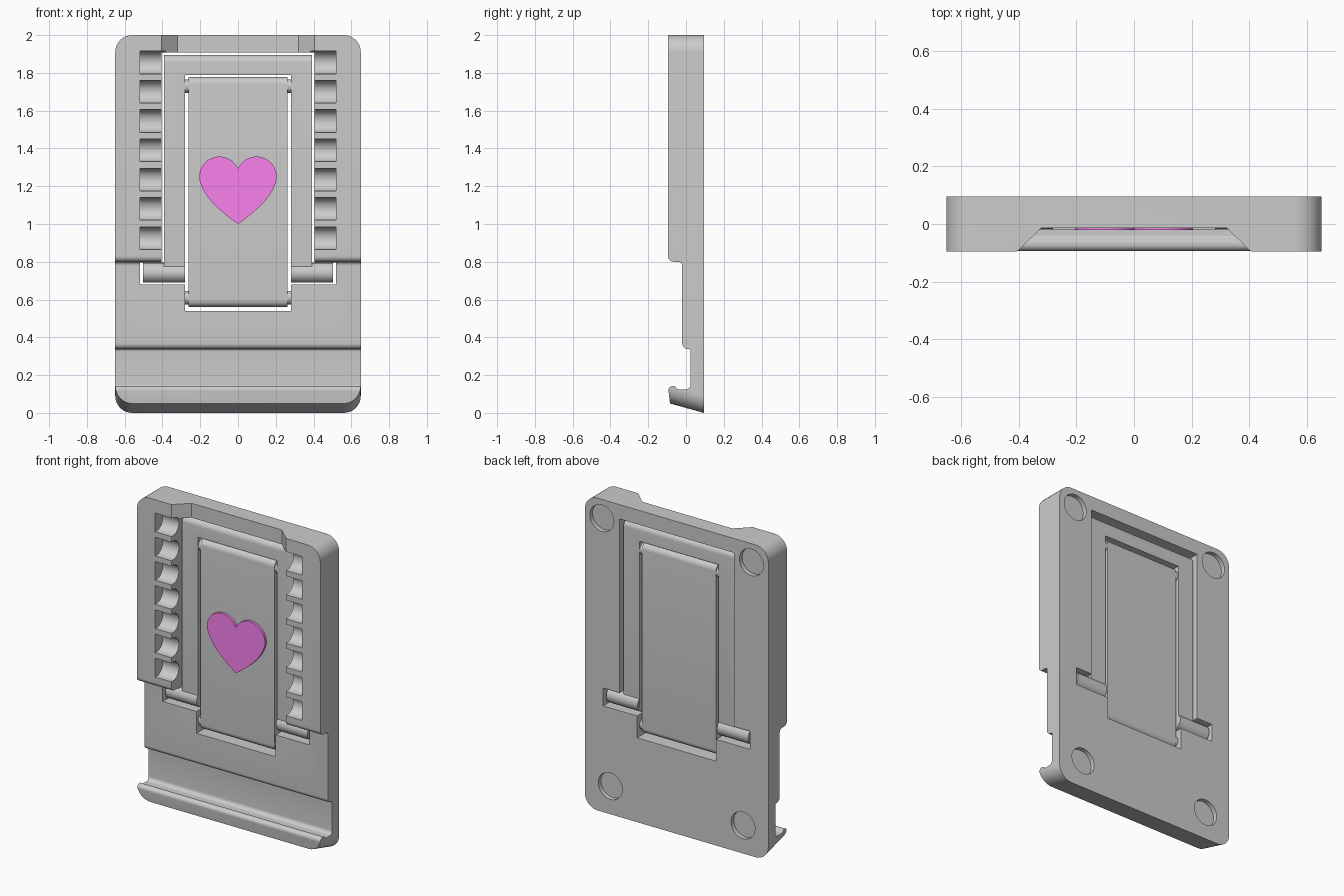
import bpy, bmesh, math
from mathutils import Vector

if "Cube" in bpy.data.objects:
    bpy.data.objects.remove(bpy.data.objects["Cube"])


def fillet(pts, n=8):
    """Round the corners of a 2D polygon given as (a, b, radius)."""
    out = []
    for i, (a, b, r) in enumerate(pts):
        p = Vector((a, b))
        if r == 0:
            out.append((a, b))
            continue
        u = (Vector(pts[i - 1][:2]) - p).normalized()
        v = (Vector(pts[(i + 1) % len(pts)][:2]) - p).normalized()
        half = u.angle(v) / 2
        c = p + (u + v).normalized() * (r / math.sin(half))
        s = p + u * (r / math.tan(half)) - c
        e = p + v * (r / math.tan(half)) - c
        turn = math.atan2(s.x * e.y - s.y * e.x, s.dot(e))
        a0 = math.atan2(s.y, s.x)
        for k in range(n + 1):
            t = a0 + turn * k / n
            out.append((c.x + r * math.cos(t), c.y + r * math.sin(t)))
    return out


def loft(name, pa, pb, axis, a, b):
    """Solid between outline pa at a and pb at b, along x or y."""
    def place(p, d):
        return (d, p[0], p[1]) if axis == 'x' else (p[0], d, p[1])
    bm = bmesh.new()
    va = [bm.verts.new(place(p, a)) for p in pa]
    vb = [bm.verts.new(place(p, b)) for p in pb]
    bm.faces.new(va)
    bm.faces.new(vb[::-1])
    for i in range(len(va)):
        j = (i + 1) % len(va)
        bm.faces.new((va[j], va[i], vb[i], vb[j]))
    bmesh.ops.recalc_face_normals(bm, faces=bm.faces)
    me = bpy.data.meshes.new(name)
    bm.to_mesh(me)
    bm.free()
    ob = bpy.data.objects.new(name, me)
    bpy.context.collection.objects.link(ob)
    return ob


def prism(name, pts, axis, a, b):
    return loft(name, pts, pts, axis, a, b)


def circle(ca, cb, r, n=40):
    return [(ca + r * math.cos(2 * math.pi * i / n), cb + r * math.sin(2 * math.pi * i / n)) for i in range(n)]


def rect(a0, a1, b0, b1, r=0):
    return fillet([(a0, b0, r), (a1, b0, r), (a1, b1, r), (a0, b1, r)])


def boolean(ob, cutter, op='DIFFERENCE'):
    m = ob.modifiers.new("cut", 'BOOLEAN')
    m.object, m.operation, m.solver = cutter, op, 'EXACT'
    bpy.context.view_layer.objects.active = ob
    bpy.ops.object.modifier_apply(modifier=m.name)
    bpy.data.objects.remove(cutter, do_unlink=True)


# Body: side profile with ledge and bottom lip, trimmed by a rounded outline
body = prism("body", fillet([
    (0.095, -0.1, 0), (-0.066, -0.1, 0), (-0.096, 0.142, 0.022), (-0.06, 0.142, 0.012),
    (-0.045, 0.125, 0.012), (0.025, 0.125, 0.025), (0.025, 0.338, 0.012),
    (-0.02, 0.338, 0.03), (-0.02, 0.8, 0.02), (-0.095, 0.8, 0.03),
    (-0.095, 2.1, 0), (0.095, 2.1, 0)]), 'x', -0.8, 0.8)
front, back = [rect(-0.65, 0.65, z, 2.0, 0.09) for z in (0.0805, -0.0278)]
boolean(body, loft("outline", front, back, 'y', -0.195, 0.195), 'INTERSECT')

# Through opening for the folding stand, with side slots for its hinge pins
half = [(0.28, 0.54), (0.28, 0.68), (0.52, 0.68), (0.52, 0.795), (0.405, 0.795), (0.405, 1.908)]
boolean(body, prism("opening", half + [(-x, z) for x, z in half[::-1]], 'y', -0.3, 0.3))

# Recess with sloped ends across the top edge
ramp = [(-0.426, -0.115), (0.426, -0.115), (0.32, -0.013), (-0.32, -0.013)]
cut = prism("top_recess", ramp, 'y', 1.89, 2.1)
for v in cut.data.vertices:
    v.co = (v.co.x, v.co.z, v.co.y)
cut.data.flip_normals()
boolean(body, cut)

# Rows of angle notches and round foot recesses in the back
for s in (-1, 1):
    for i in range(7):
        z = 0.925 + 0.155 * i
        u = fillet([(-0.2, z - 0.06, 0), (-0.02, z - 0.06, 0.0595),
                    (-0.02, z + 0.06, 0.0595), (-0.2, z + 0.06, 0)])
        boolean(body, prism("notch", u, 'x', s * 0.38, s * 0.52))
    for x, z in ((0.53, 1.88), (0.47, 0.18)):
        boolean(body, prism("foot_recess", circle(s * x, z, 0.085), 'y', 0.067, 0.2))

# Swinging frame with hinge pins
Y0, Y1 = -0.005, 0.072
frame = prism("frame", rect(Y0, Y1, 0.69, 1.895, 0.038), 'x', -0.392, 0.392)
boolean(frame, prism("frame_window", rect(-0.28, 0.28, 0.5, 1.79), 'y', -0.3, 0.3))
parts = [body, frame]
for s in (-1, 1):
    parts.append(prism("hinge_pin", circle(0.036, 0.742, 0.053), 'x', s * 0.281, s * 0.503))

# Centre flap with pivots top and bottom
parts.append(prism("flap", rect(Y0, Y1, 0.56, 1.778, 0.038), 'x', -0.262, 0.262))
for z in (0.61, 1.73):
    parts.append(prism("flap_pivot", circle(0.0335, z, 0.036), 'x', -0.285, 0.285))

# Heart ornament: two lobes running down to a point
right = []
for k in range(25):
    t = math.radians(156 - 181 * k / 24)
    right.append((0.098 + 0.107 * math.cos(t), 1.25 + 0.107 * math.sin(t)))
right[0] = (0, right[0][1])
p0, p1, p2 = Vector(right[-1]), Vector((0.16, 1.11)), Vector((0, 1.0))
for k in range(1, 11):
    t = k / 10
    right.append(tuple(p0 * (1 - t) ** 2 + p1 * 2 * t * (1 - t) + p2 * t * t))
heart = prism("heart", right + [(-x, z) for x, z in right[-2:0:-1]], 'y', -0.021, 0.01)
mat = bpy.data.materials.new("pink")
mat.diffuse_color = (0.95, 0.22, 0.85, 1)
mat.use_nodes = True
mat.node_tree.nodes["Principled BSDF"].inputs["Base Color"].default_value = mat.diffuse_color
heart.data.materials.append(mat)
parts.append(heart)

# Smooth the rounded surfaces, keep edges sharp
bpy.ops.object.select_all(action='DESELECT')
for ob in parts:
    ob.select_set(True)
bpy.context.view_layer.objects.active = body
bpy.ops.object.shade_smooth_by_angle(angle=math.radians(30))
